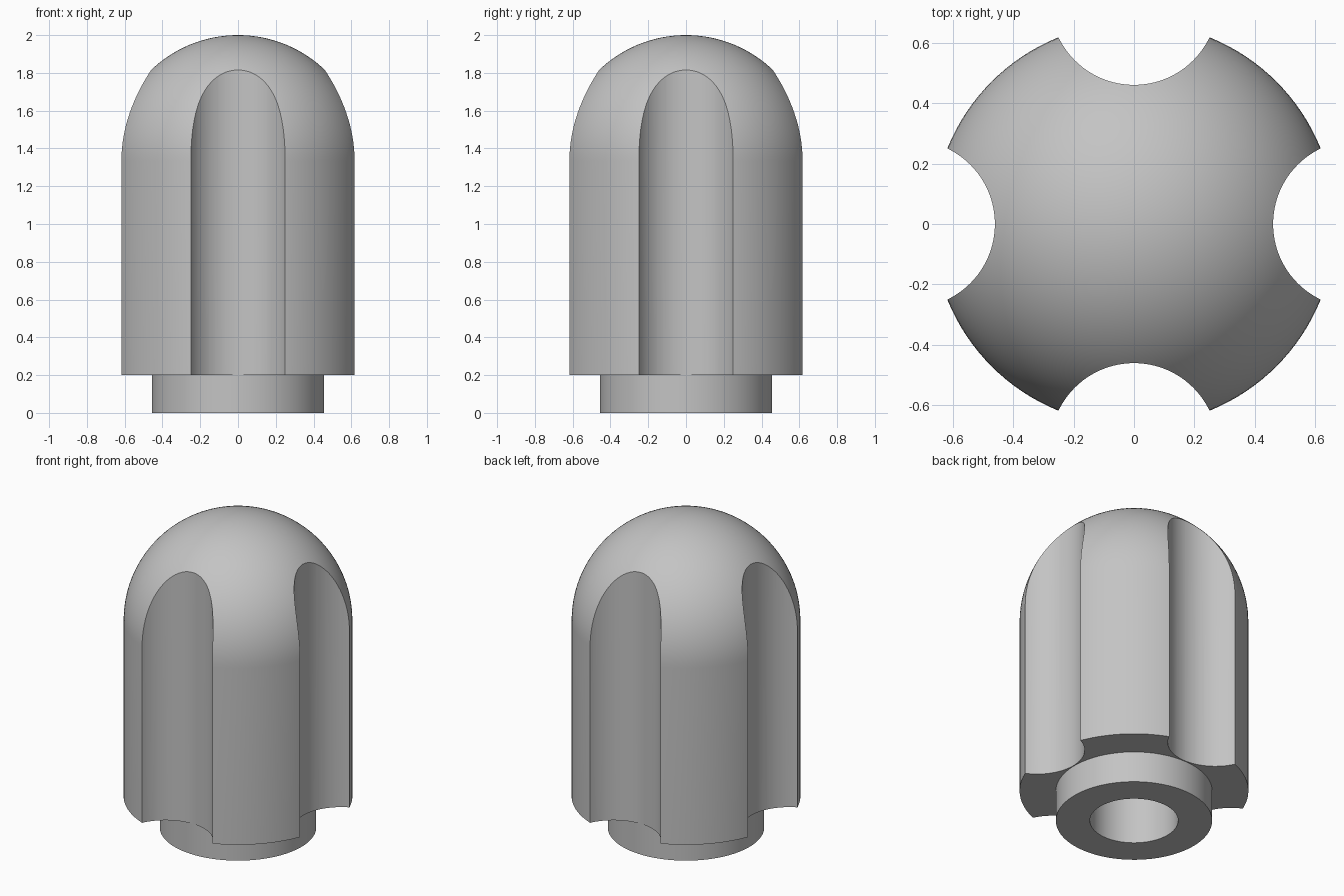
import bpy, bmesh
from math import sin, cos, pi, radians
from mathutils import Matrix, Vector

cube = bpy.data.objects.get("Cube")
if cube:
    bpy.data.objects.remove(cube, do_unlink=True)

RADIUS, DOME_Z = 0.666, 1.334
COLLAR_R, COLLAR_H = 0.455, 0.2
BORE_R, BORE_TOP = 0.257, 0.9
FLUTE_R, FLUTE_DIST = 0.277, 0.737
SEGMENTS, DOME_STEPS = 128, 32

grey = bpy.data.materials.new("plain grey")
grey.use_nodes = True
grey.diffuse_color = (0.55, 0.55, 0.55, 1)
grey.node_tree.nodes["Principled BSDF"].inputs["Base Color"].default_value = grey.diffuse_color


def make_object(name, bm):
    mesh = bpy.data.meshes.new(name)
    bmesh.ops.recalc_face_normals(bm, faces=bm.faces)
    bm.to_mesh(mesh)
    bm.free()
    mesh.materials.append(grey)
    obj = bpy.data.objects.new(name, mesh)
    bpy.context.collection.objects.link(obj)
    return obj


# Turned knob: bored collar, straight body and round dome
profile = [(0, BORE_TOP), (BORE_R, BORE_TOP), (BORE_R, 0), (COLLAR_R, 0),
           (COLLAR_R, COLLAR_H), (RADIUS, COLLAR_H)]
for i in range(DOME_STEPS + 1):
    a = pi / 2 * i / DOME_STEPS
    profile.append((RADIUS * cos(a), DOME_Z + RADIUS * sin(a)))
profile[-1] = (0, DOME_Z + RADIUS)

bm = bmesh.new()
verts = [bm.verts.new((r, 0, z)) for r, z in profile]
edges = [bm.edges.new(pair) for pair in zip(verts, verts[1:])]
bmesh.ops.spin(bm, geom=verts + edges, cent=(0, 0, 0), axis=(0, 0, 1),
               angle=2 * pi, steps=SEGMENTS, use_merge=False)
bmesh.ops.remove_doubles(bm, verts=bm.verts, dist=0.0001)
knob = make_object("knob", bm)

# Four upright finger grooves, cut as one helper
bm = bmesh.new()
for k in range(4):
    a = k * pi / 2
    place = Matrix.Translation(Vector((FLUTE_DIST * cos(a), FLUTE_DIST * sin(a), 1.1)))
    bmesh.ops.create_cone(bm, cap_ends=True, segments=96, radius1=FLUTE_R,
                          radius2=FLUTE_R, depth=2.1, matrix=place)
cutter = make_object("groove_cutter", bm)
cutter.hide_render = True

cut = knob.modifiers.new("grooves", 'BOOLEAN')
cut.operation = 'DIFFERENCE'
cut.solver = 'EXACT'
cut.object = cutter

for obj in bpy.context.selected_objects:
    obj.select_set(False)
bpy.context.view_layer.objects.active = knob
knob.select_set(True)
bpy.ops.object.modifier_apply(modifier=cut.name)
bpy.data.objects.remove(cutter, do_unlink=True)
bpy.ops.object.shade_smooth_by_angle(angle=radians(25))
